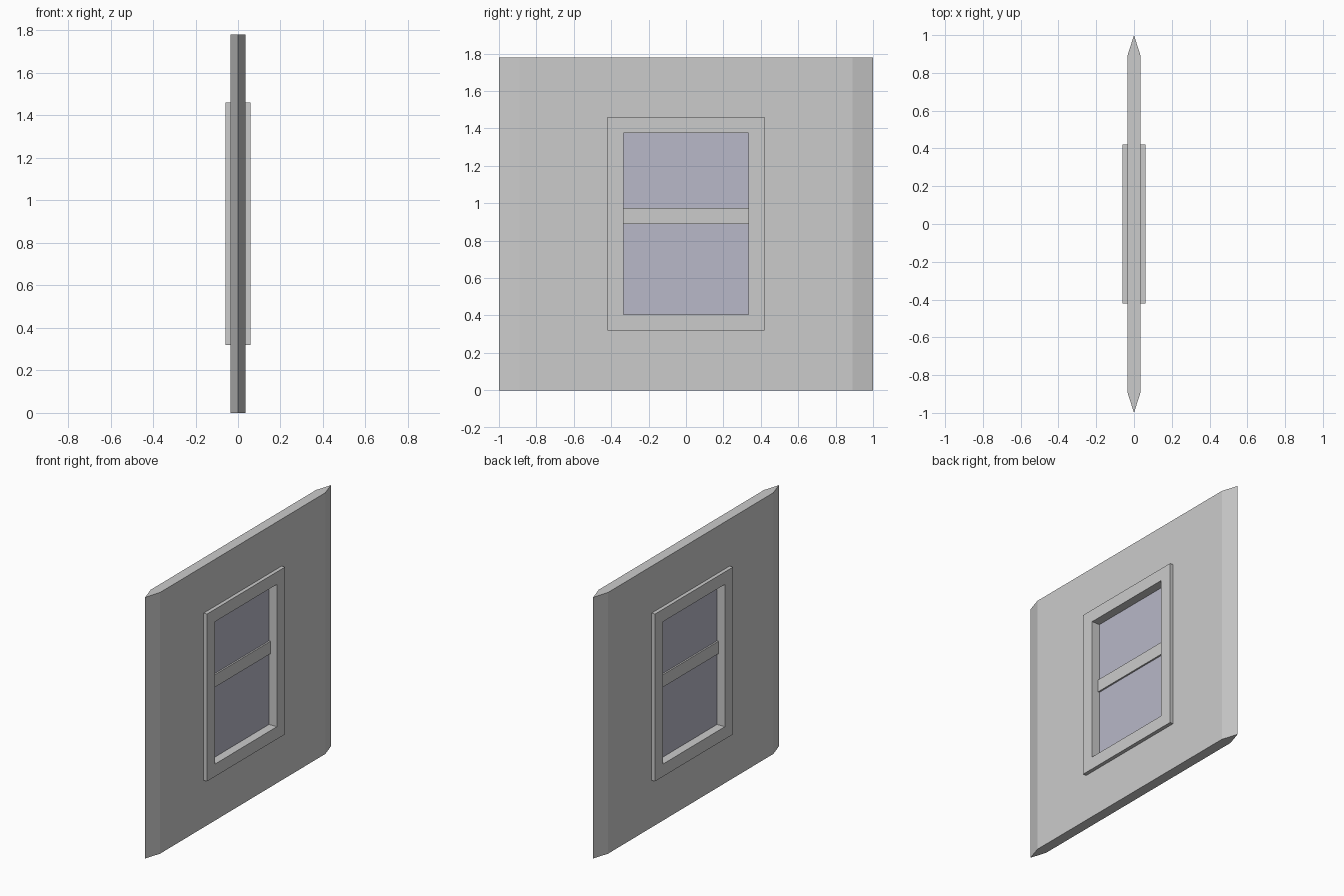
import bpy, bmesh

if "Cube" in bpy.data.objects:
    bpy.data.objects.remove(bpy.data.objects["Cube"])

H = 1.78                  # wall height
ZC = 0.89                 # window centre height


def prism(name, pts, to3d, offset):
    """Extrude a closed outline by an offset vector."""
    bm = bmesh.new()
    face = bm.faces.new([bm.verts.new(to3d(*p)) for p in pts])
    new = bmesh.ops.extrude_face_region(bm, geom=[face])["geom"]
    bmesh.ops.translate(bm, vec=offset,
                        verts=[v for v in new if isinstance(v, bmesh.types.BMVert)])
    bmesh.ops.recalc_face_normals(bm, faces=bm.faces)
    return finish(name, bm)


def finish(name, bm):
    me = bpy.data.meshes.new(name)
    bm.to_mesh(me)
    bm.free()
    ob = bpy.data.objects.new(name, me)
    bpy.context.collection.objects.link(ob)
    return ob


def slab(name, half_x, half_y, z0, z1):
    """Box centred on x and y."""
    pts = [(-half_y, z0), (half_y, z0), (half_y, z1), (-half_y, z1)]
    return prism(name, pts, lambda y, z: (-half_x, y, z), (2 * half_x, 0, 0))


def cut(ob, cutter):
    """Boolean away the cutter, then drop it."""
    cutter.hide_render = True
    mod = ob.modifiers.new("opening", "BOOLEAN")
    mod.operation, mod.solver, mod.object = "DIFFERENCE", "EXACT", cutter
    bpy.context.view_layer.objects.active = ob
    bpy.ops.object.modifier_apply(modifier=mod.name)
    bpy.data.objects.remove(cutter)


# Wall panel with pointed ends, opened for the window
outline = [(0, -1), (0.035, -0.89), (0.035, 0.89), (0, 1), (-0.035, 0.89), (-0.035, -0.89)]
wall = prism("wall", outline, lambda x, y: (x, y, 0), (0, 0, H))
cut(wall, slab("wall_cutter", 0.2, 0.42, 0.32, 1.46))

# Window frame standing proud of both wall faces
frame = slab("window_frame", 0.06, 0.42, 0.32, 1.46)
cut(frame, slab("frame_cutter", 0.2, 0.333, 0.405, 1.375))

# Crossbar between the panes
slab("window_crossbar", 0.012, 0.333, ZC, 0.975)

# Thin glass panes
glass = bpy.data.materials.new("glass")
glass.diffuse_color = (0.48, 0.48, 0.58, 1)
glass.use_nodes = True
glass.node_tree.nodes["Principled BSDF"].inputs["Base Color"].default_value = glass.diffuse_color
for name, z0, z1 in (("lower_pane", 0.405, ZC), ("upper_pane", 0.975, 1.375)):
    slab(name, 0.001, 0.333, z0, z1).data.materials.append(glass)
